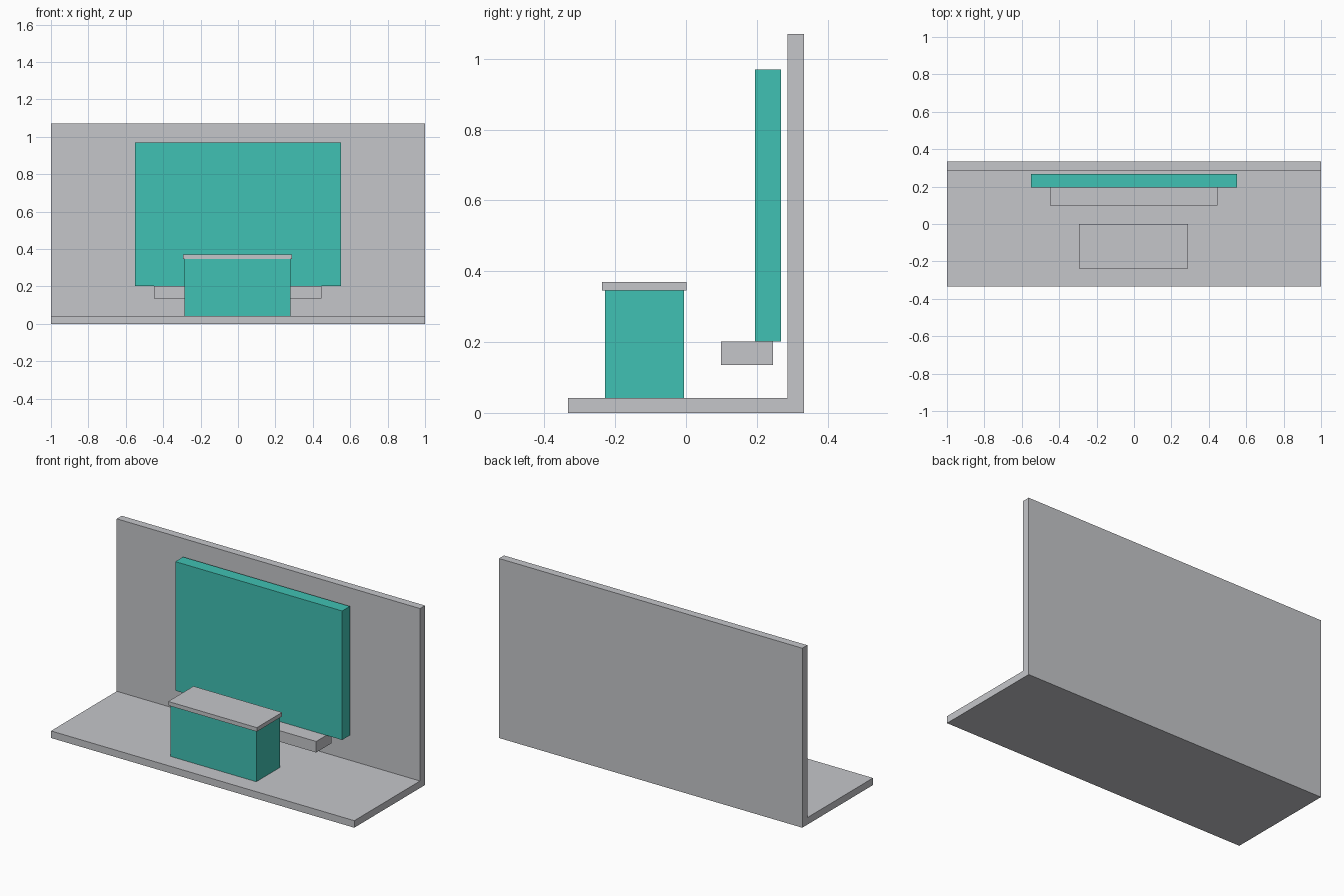
import bpy, bmesh

if "Cube" in bpy.data.objects:
    bpy.data.objects.remove(bpy.data.objects["Cube"])


def material(name, rgb):
    m = bpy.data.materials.new(name)
    m.diffuse_color = (*rgb, 1)
    m.use_nodes = True
    m.node_tree.nodes["Principled BSDF"].inputs["Base Color"].default_value = m.diffuse_color
    return m


GREY = material("light_grey", (0.558, 0.565, 0.591))
TEAL = material("teal", (0.051, 0.533, 0.451))


def prism(name, profile, x0, x1, mat):
    """Extrude a (y, z) profile along x."""
    bm = bmesh.new()
    face = bm.faces.new([bm.verts.new((x0, y, z)) for y, z in profile])
    ext = bmesh.ops.extrude_face_region(bm, geom=[face])
    verts = [v for v in ext["geom"] if isinstance(v, bmesh.types.BMVert)]
    bmesh.ops.translate(bm, verts=verts, vec=(x1 - x0, 0, 0))
    bmesh.ops.recalc_face_normals(bm, faces=bm.faces)
    mesh = bpy.data.meshes.new(name)
    bm.to_mesh(mesh)
    bm.free()
    mesh.materials.append(mat)
    obj = bpy.data.objects.new(name, mesh)
    bpy.context.collection.objects.link(obj)
    return obj


def box(name, x, y, z, mat):
    return prism(name, [(y[0], z[0]), (y[1], z[0]), (y[1], z[1]), (y[0], z[1])], *x, mat)


# Floor slab and back wall in one L-shaped section
prism("floor_and_wall",
      [(-0.333, 0), (0.333, 0), (0.333, 1.07), (0.286, 1.07), (0.286, 0.042), (-0.333, 0.042)],
      -1, 1, GREY)

# Display panel and the shelf below it
box("display_panel", (-0.55, 0.55), (0.195, 0.268), (0.201, 0.97), TEAL)
box("shelf", (-0.449, 0.446), (0.099, 0.246), (0.135, 0.201), GREY)

# Counter with its worktop, footed inside the floor slab
box("counter_body", (-0.285, 0.281), (-0.229, -0.006), (0.001, 0.346), TEAL)
box("counter_top", (-0.294, 0.290), (-0.237, 0.001), (0.346, 0.37), GREY)
